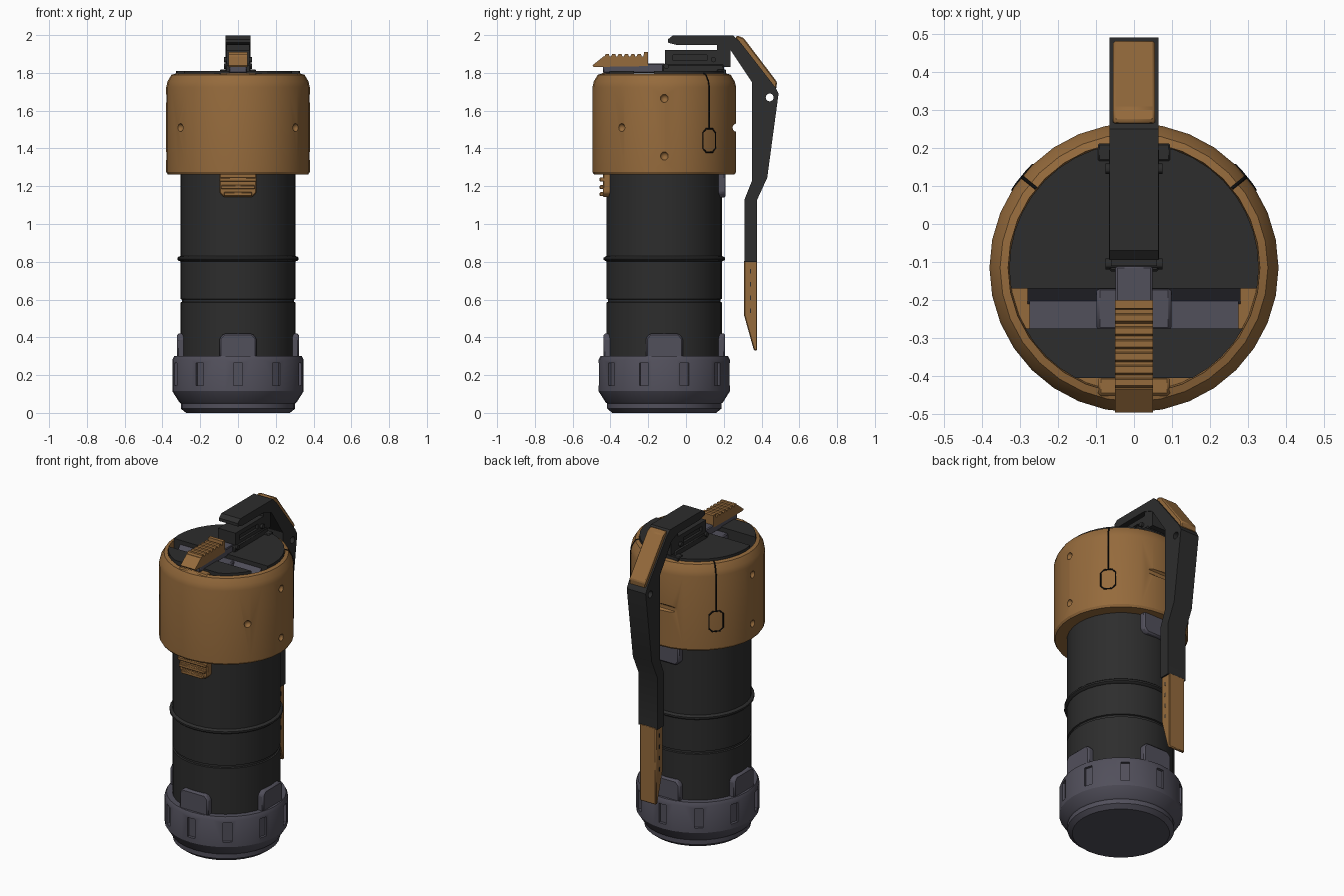
import bpy, bmesh, math
from mathutils import Matrix, Vector

if "Cube" in bpy.data.objects:
    bpy.data.objects.remove(bpy.data.objects["Cube"])

CY = -0.115                       # y of the cylinder axis
AXIS = Matrix.Translation((0, CY, 0))


def material(name, rgb):
    m = bpy.data.materials.new(name)
    m.use_nodes = True
    m.diffuse_color = (*rgb, 1)
    m.node_tree.nodes["Principled BSDF"].inputs["Base Color"].default_value = (*rgb, 1)
    return m


BROWN = material("bronze brown", (0.30, 0.145, 0.045))
DARK = material("charcoal", (0.026, 0.026, 0.026))
GRAY = material("slate gray", (0.083, 0.079, 0.105))
BLACK = material("seam black", (0.004, 0.004, 0.004))


def activate(ob):
    bpy.ops.object.select_all(action='DESELECT')
    ob.select_set(True)
    bpy.context.view_layer.objects.active = ob


def finish(name, bm, mat, bevel=0):
    bmesh.ops.recalc_face_normals(bm, faces=bm.faces[:])
    me = bpy.data.meshes.new(name)
    bm.to_mesh(me)
    bm.free()
    ob = bpy.data.objects.new(name, me)
    bpy.context.collection.objects.link(ob)
    if mat:
        me.materials.append(mat)
    if bevel:
        mod = ob.modifiers.new("bevel", 'BEVEL')
        mod.width, mod.segments, mod.limit_method = bevel, 1, 'ANGLE'
    activate(ob)
    bpy.ops.object.shade_smooth_by_angle(angle=math.radians(30))
    return ob


def lathe(name, profile, mat, steps=32):
    bm = bmesh.new()
    vs = [bm.verts.new((0, -r, z)) for r, z in profile]
    es = [bm.edges.new(p) for p in zip(vs, vs[1:])]
    bmesh.ops.spin(bm, geom=vs + es, cent=(0, 0, 0), axis=(0, 0, 1),
                   angle=math.tau, steps=steps, use_merge=True)
    bmesh.ops.remove_doubles(bm, verts=bm.verts[:], dist=1e-5)
    bm.transform(AXIS)
    return finish(name, bm, mat)


def prism(name, pts, a, b, axis, mat, bevel=0, matrix=None):
    """Extrude a 2D outline from a to b along the given axis."""
    place = {'x': lambda p, d: (d, p[0], p[1]),
             'y': lambda p, d: (p[0], d, p[1]),
             'z': lambda p, d: (p[0], p[1], d)}[axis]
    bm = bmesh.new()
    f = bm.faces.new([bm.verts.new(place(p, a)) for p in pts])
    r = bmesh.ops.extrude_face_region(bm, geom=[f])
    move = Vector(place((0, 0), b - a))
    bmesh.ops.translate(bm, vec=move, verts=[v for v in r["geom"] if isinstance(v, bmesh.types.BMVert)])
    if matrix:
        bm.transform(matrix)
    return finish(name, bm, mat, bevel)


def box(name, x0, x1, y0, y1, z0, z1, mat, bevel=0, matrix=None):
    return prism(name, [(x0, y0), (x1, y0), (x1, y1), (x0, y1)], z0, z1, 'z', mat, bevel, matrix)


def around(deg):
    return AXIS @ Matrix.Rotation(math.radians(deg), 4, 'Z')


def cut(ob, bm):
    cutter = finish("cutter", bm, None)
    cutter.hide_render = True
    mod = ob.modifiers.new("cut", 'BOOLEAN')
    mod.operation, mod.solver, mod.object = 'DIFFERENCE', 'EXACT', cutter
    activate(ob)
    bpy.ops.object.modifier_apply(modifier=mod.name)
    bpy.data.objects.remove(cutter)
    bpy.ops.object.shade_smooth_by_angle(angle=math.radians(30))


def cylinder(bm, matrix, radius, depth, sides=12):
    bmesh.ops.create_cone(bm, cap_ends=True, segments=sides, radius1=radius,
                          radius2=radius, depth=depth, matrix=matrix)


ALONG_X = Matrix.Rotation(math.pi / 2, 4, 'Y')

# Tube body with a raised band and a thin groove
lathe("body_tube", [(0, 0.25), (0.305, 0.25), (0.305, 0.585), (0.297, 0.588), (0.297, 0.6),
                    (0.305, 0.603), (0.305, 0.802), (0.313, 0.804), (0.321, 0.811),
                    (0.321, 0.821), (0.313, 0.828), (0.305, 0.83), (0.305, 1.29), (0, 1.29)], DARK)

# Base ring with ten slots
base = lathe("base_ring", [(0, 0), (0.275, 0), (0.302, 0.022), (0.302, 0.05), (0.31, 0.055),
                           (0.348, 0.115), (0.348, 0.28), (0.338, 0.3), (0, 0.3)], GRAY)
bm = bmesh.new()
for i in range(10):
    m = around(36 * i) @ Matrix.Translation((0, -0.355, 0.205)) @ Matrix.Diagonal((0.05, 0.05, 0.12, 1))
    bmesh.ops.create_cube(bm, size=1, matrix=m)
cut(base, bm)

# Clips above the base and one behind, under the cap
clip = [(-0.098, 0.28), (0.098, 0.28), (0.098, 0.395), (0.075, 0.42), (-0.075, 0.42), (-0.098, 0.395)]
for i, side in enumerate(("front", "left", "back", "right")):
    prism("base_clip_" + side, clip, -0.322, -0.27, 'y', GRAY, 0.008, around(90 * i))
upper = [(x, 1.56 - z) for x, z in clip]
prism("cap_clip_back", upper, -0.325, -0.27, 'y', GRAY, 0.008, around(180))

# Ridged tab under the front of the cap
tab = [(-0.098, 1.28), (0.098, 1.28), (0.098, 1.165), (0.075, 1.142), (-0.075, 1.142), (-0.098, 1.165)]
prism("front_tab", tab, -0.325, -0.27, 'y', BROWN, 0.006, AXIS)
for z, w in ((1.235, 0.098), (1.195, 0.09), (1.158, 0.075)):
    box("front_tab_ridge", -w, w, -0.342, -0.31, z - 0.011, z + 0.011, BROWN, 0.004, AXIS)

# Cap with a recessed top
cap = lathe("cap", [(0, 1.262), (0.372, 1.262), (0.38, 1.275), (0.38, 1.725), (0.373, 1.755),
                    (0.352, 1.79), (0.331, 1.796), (0.327, 1.725), (0, 1.725)], BROWN)
bm = bmesh.new()
dimples = [(s * a, z) for s in (1, -1) for a, z in ((53.5, 1.51), (90, 1.665), (90, 1.36))]
for a, z in dimples:
    m = around(a) @ Matrix.Translation((0, -0.383, z))
    bmesh.ops.create_uvsphere(bm, u_segments=12, v_segments=8, radius=0.022, matrix=m)
cylinder(bm, Matrix.Translation((0, 0.268, 1.51)) @ ALONG_X, 0.022, 0.5)
cut(cap, bm)

# Seam line and rounded hatch outline on both sides of the cap
w, h, c = 0.042, 0.062, 0.02
hatch = [(-w + c, h), (w - c, h), (w, h - c), (w, -h + c), (w - c, -h), (-w + c, -h), (-w, -h + c), (-w, h - c)]
for side, s in (("left", 1), ("right", -1)):
    cu = bpy.data.curves.new("cap_seam_" + side, 'CURVE')
    cu.dimensions, cu.bevel_depth, cu.bevel_resolution = '3D', 0.0045, 1
    ring = [(0.378, u / 0.38, 1.442 + v) for u, v in hatch]
    line = [(0.378, 0, 1.504), (0.378, 0, 1.725), (0.371, 0, 1.755), (0.35, 0, 1.79), (0.33, 0, 1.795)]
    for pts, closed in ((ring, True), (line, False)):
        sp = cu.splines.new('POLY')
        sp.points.add(len(pts) - 1)
        sp.use_cyclic_u = closed
        for p, (r, da, z) in zip(sp.points, pts):
            t = math.radians(39) + da
            p.co = (s * r * math.cos(t), CY + r * math.sin(t), z, 1)
    ob = bpy.data.objects.new("cap_seam_" + side, cu)
    bpy.context.collection.objects.link(ob)
    cu.materials.append(BLACK)
    activate(ob)
    bpy.ops.object.convert(target='MESH')


# Lid plates, either side of a cross trench
def lid(name, y0, y1, r, z0, z1, mat, n):
    a0, a1 = math.asin((y0 - CY) / r), math.asin((y1 - CY) / r)
    arc = [a0 + (a1 - a0) * i / n for i in range(n + 1)]
    right = [(r * math.cos(t), CY + r * math.sin(t)) for t in arc]
    return prism(name, right + [(-x, y) for x, y in reversed(right)], z0, z1, 'z', mat)


lid("lid_back", -0.17, 0.208, 0.328, 1.72, 1.811, DARK, 10)
lid("lid_front", -0.405, -0.275, 0.328, 1.72, 1.811, DARK, 4)
box("trench_floor", -0.275, 0.275, -0.28, -0.165, 1.72, 1.74, GRAY)
prism("trench_slope", [(-0.165, 1.73), (-0.21, 1.73), (-0.17, 1.785), (-0.165, 1.785)], -0.28, 0.28, 'x', GRAY)
box("trench_bridge", -0.098, 0.098, -0.28, -0.165, 1.72, 1.785, GRAY, 0.008)
box("lid_front_tab", -0.095, 0.095, -0.452, -0.4, 1.74, 1.8, BROWN, 0.008)

# Thumb latch on a bar
box("latch_bar", -0.048, 0.048, -0.44, -0.11, 1.8, 1.85, GRAY, 0.005)
teeth = [(-0.2, 1.836), (-0.2, 1.91), (-0.222, 1.91), (-0.225, 1.888)]
for i in range(6):
    y = -0.235 - i * 0.034
    teeth += [(y, 1.888), (y - 0.004, 1.9), (y - 0.02, 1.9), (y - 0.026, 1.888)]
teeth += [(-0.435, 1.888), (-0.495, 1.84), (-0.49, 1.832), (-0.43, 1.832)]
prism("thumb_latch", teeth, -0.05, 0.05, 'x', BROWN)

# Hinge block with side slots and pins
box("hinge_base", -0.066, 0.066, -0.125, 0.2, 1.8, 1.845, DARK, 0.006)
box("hinge_foot", -0.095, 0.095, 0.165, 0.212, 1.79, 1.818, DARK, 0.004)
block = box("hinge_block", -0.06, 0.06, -0.11, 0.185, 1.83, 1.922, DARK)
bm = bmesh.new()
for s in (1, -1):
    m = Matrix.Translation((s * 0.06, 0.02, 1.88)) @ Matrix.Diagonal((0.03, 0.18, 0.03, 1))
    bmesh.ops.create_cube(bm, size=1, matrix=m)
cut(block, bm)
for y, z in ((0.145, 1.87), (-0.105, 1.835)):
    bm = bmesh.new()
    cylinder(bm, Matrix.Translation((0, y, z)) @ ALONG_X, 0.014, 0.15)
    finish("hinge_pin", bm, DARK)
box("hinge_neck", -0.06, 0.06, 0.165, 0.235, 1.83, 1.96, DARK)

# Safety lever, bent down behind the body
lever = prism("lever", [(-0.07, 1.998), (0.25, 1.998), (0.285, 1.965), (0.472, 1.725), (0.49, 1.69),
                        (0.43, 1.245), (0.375, 1.125), (0.375, 0.8), (0.31, 0.8), (0.31, 1.13),
                        (0.35, 1.23), (0.35, 1.75), (0.235, 1.922), (0.165, 1.948), (-0.05, 1.948),
                        (-0.095, 1.96), (-0.095, 1.978)], -0.065, 0.065, 'x', DARK)
bm = bmesh.new()
cylinder(bm, Matrix.Translation((0, 0.443, 1.67)) @ ALONG_X, 0.021, 0.4, 16)
cut(lever, bm)
prism("lever_plate", [(0.26, 1.985), (0.27, 1.998), (0.305, 1.985), (0.482, 1.752), (0.478, 1.715),
                      (0.46, 1.725)], -0.055, 0.055, 'x', BROWN, 0.006)
prism("lever_grip", [(0.308, 0.81), (0.377, 0.81), (0.377, 0.33), (0.36, 0.33), (0.308, 0.515)],
      -0.056, 0.056, 'x', BROWN, 0.005)
for s in (1, -1):
    for z in (0.75, 0.68, 0.61, 0.54):
        box("grip_mark", s * 0.056 - 0.002, s * 0.056 + 0.002, 0.338, 0.344, z - 0.012, z + 0.012, DARK)
